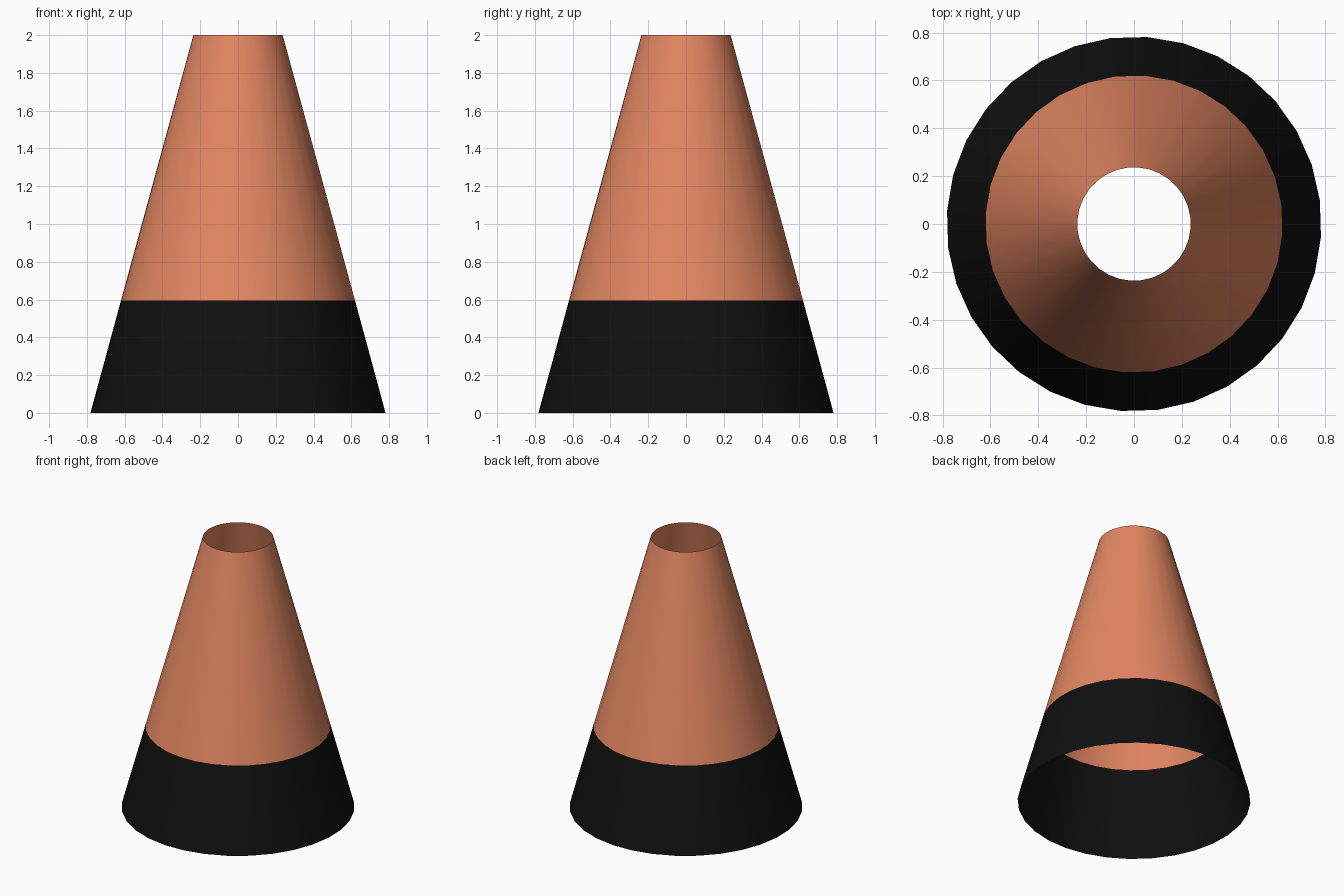
import bpy, bmesh, math

if "Cube" in bpy.data.objects:
    bpy.data.objects.remove(bpy.data.objects["Cube"])

SIDES = 32
OFFSET = math.radians(7.25)


def material(name, rgb):
    m = bpy.data.materials.new(name)
    m.diffuse_color = (*rgb, 1.0)
    m.use_nodes = True
    m.node_tree.nodes["Principled BSDF"].inputs["Base Color"].default_value = m.diffuse_color
    return m


def open_band(name, r0, z0, r1, z1, mat):
    """Open tapered shell between two rings."""
    bm = bmesh.new()
    rings = []
    for r, z in ((r0, z0), (r1, z1)):
        rings.append([bm.verts.new((r * math.cos(OFFSET + i * math.tau / SIDES),
                                    r * math.sin(OFFSET + i * math.tau / SIDES), z))
                      for i in range(SIDES)])
    low, high = rings
    for i in range(SIDES):
        j = (i + 1) % SIDES
        bm.faces.new((low[i], low[j], high[j], high[i])).smooth = True
    mesh = bpy.data.meshes.new(name)
    bm.to_mesh(mesh)
    bm.free()
    mesh.materials.append(mat)
    obj = bpy.data.objects.new(name, mesh)
    bpy.context.collection.objects.link(obj)


# Dark lower skirt and terracotta upper cone, both open at the ends
open_band("lower_skirt", 0.783, 0.0, 0.621, 0.595, material("black", (0.005, 0.005, 0.005)))
open_band("upper_cone", 0.621, 0.595, 0.237, 2.0, material("terracotta", (0.76, 0.24, 0.12)))
